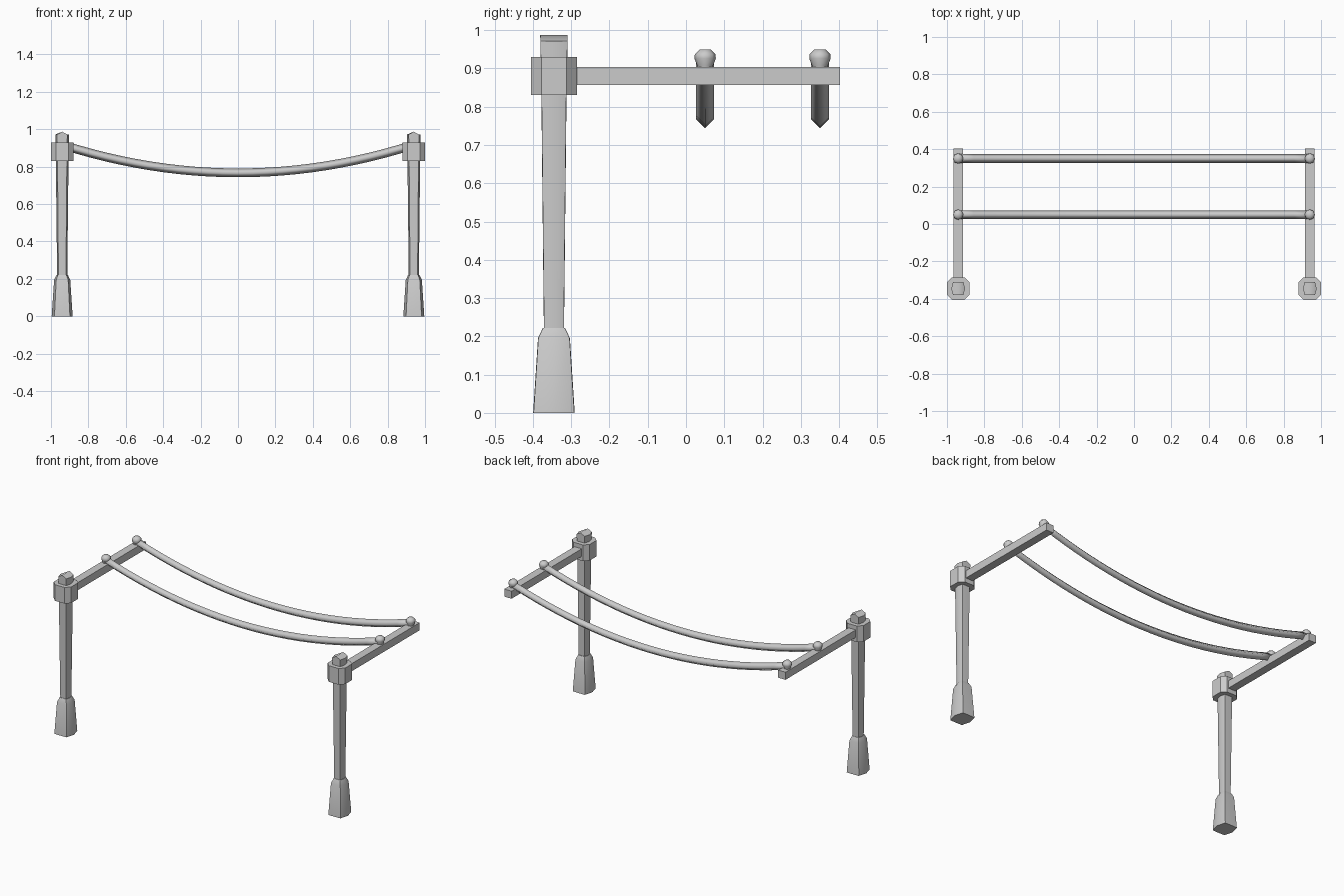
import bpy, bmesh, math

if "Cube" in bpy.data.objects:
    bpy.data.objects.remove(bpy.data.objects["Cube"])

POST_X, POST_Y = 0.94, -0.345


def loft(name, rings, smooth=35):
    """Skin equal-length rings of points, capping both ends."""
    bm = bmesh.new()
    loops = [[bm.verts.new(p) for p in r] for r in rings]
    n = len(loops[0])
    for a, b in zip(loops, loops[1:]):
        for i in range(n):
            bm.faces.new((a[i], a[(i + 1) % n], b[(i + 1) % n], b[i]))
    bm.faces.new(loops[0])
    bm.faces.new(loops[-1])
    bmesh.ops.recalc_face_normals(bm, faces=bm.faces)
    me = bpy.data.meshes.new(name)
    bm.to_mesh(me)
    bm.free()
    ob = bpy.data.objects.new(name, me)
    bpy.context.collection.objects.link(ob)
    bpy.ops.object.select_all(action='DESELECT')
    ob.select_set(True)
    bpy.context.view_layer.objects.active = ob
    if smooth:
        bpy.ops.object.shade_smooth_by_angle(angle=math.radians(smooth))
    return ob


def octagon(x, y, z, r, cut=0.55):
    c = r * cut
    pts = [(r, -c), (r, c), (c, r), (-c, r), (-r, c), (-r, -c), (-c, -r), (c, -r)]
    return [(x + a, y + b, z) for a, b in pts]


def post_section(x, y, z, r, gable=0.0):
    # eight points: flat front and back, bulging sides; gable raises the middle
    pts = [(1, 0), (.74, .95), (0, .97), (-.74, .95),
           (-1, 0), (-.74, -.95), (0, -.97), (.74, -.95)]
    return [(x + a * r, y + b * r, z + gable * (1 - abs(a))) for a, b in pts]


def box(name, x0, x1, y0, y1, z0, z1):
    ring = lambda y: [(x0, y, z0), (x1, y, z0), (x1, y, z1), (x0, y, z1)]
    return loft(name, [ring(y0), ring(y1)], 0)


for side, sx in (("left", -1), ("right", 1)):
    x = sx * POST_X
    # flared foot
    loft(f"{side}_foot", [post_section(x, POST_Y, z, r) for z, r in
                          ((0, .056), (.195, .043), (.222, .030))])
    # tapered post with ridged top
    post = loft(f"{side}_post", [post_section(x, POST_Y, .21, .027),
                                 post_section(x, POST_Y, .93, .035)])
    cap = [post_section(x, POST_Y, .92, .036), post_section(x, POST_Y, .972, .037)]
    cap_ob = loft(f"{side}_post_top", cap)
    # split the top along its ridge, then lift it
    bm = bmesh.new()
    bm.from_mesh(cap_ob.data)
    bm.verts.ensure_lookup_table()
    bmesh.ops.connect_verts(bm, verts=[bm.verts[10], bm.verts[14]])
    bm.verts[10].co.z = bm.verts[14].co.z = .987
    bm.normal_update()
    bm.to_mesh(cap_ob.data)
    bm.free()
    # collar
    loft(f"{side}_collar", [octagon(x, POST_Y, z, .06) for z in (.83, .93)])
    # square arm
    box(f"{side}_arm", x - .025, x + .025, -.30, .403, .857, .904)
    # pegs holding the ropes
    for i, y in enumerate((.05, .35)):
        rings = []
        for z, r in ((.895, .019), (.908, .021), (.926, .028), (.937, .027), (.949, .015)):
            rings.append([(x + r * math.cos(a * math.pi / 4),
                           y + r * math.sin(a * math.pi / 4), z) for a in range(8)])
        loft(f"{side}_peg_{i + 1}", rings, 60)

# sagging ropes
for i, y in enumerate((.05, .35)):
    rings = []
    for k in range(25):
        x = -POST_X + 2 * POST_X * k / 24
        z = .767 + .17 * x * x
        t = math.atan(.34 * x)
        r = .0235
        rings.append([(x - r * math.sin(t) * math.sin(q), y + r * math.cos(q),
                       z + r * math.cos(t) * math.sin(q))
                      for q in (j * math.pi / 2 for j in range(4))])
    ob = loft(f"rope_{i + 1}", rings)
    # rounded shading along the rope
    for p in ob.data.polygons:
        p.use_smooth = True
    sharp = ob.data.attributes.get("sharp_edge")
    if sharp:
        ob.data.attributes.remove(sharp)
